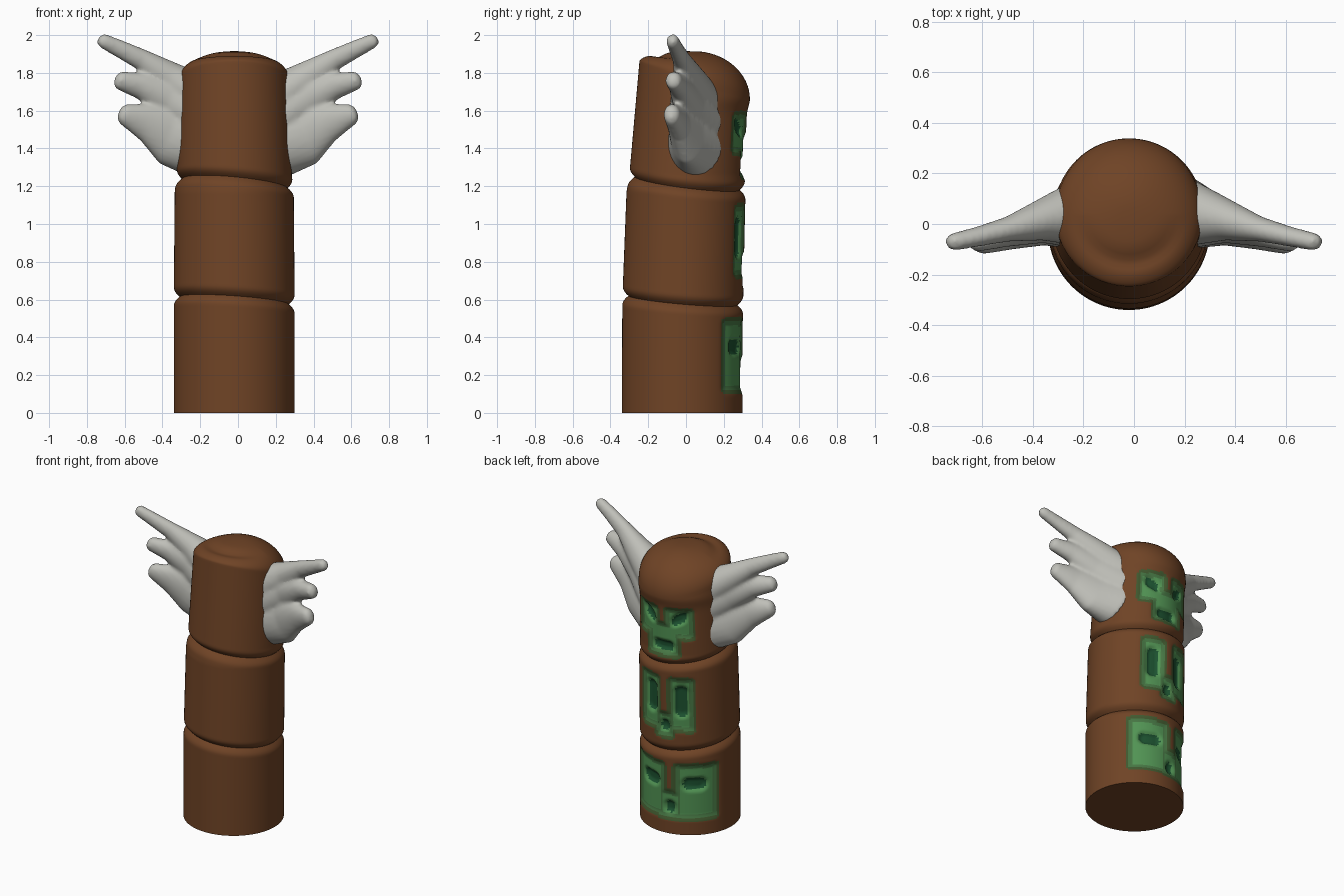
import bpy, bmesh, math
from mathutils import Vector

cube = bpy.data.objects.get("Cube")
if cube:
    bpy.data.objects.remove(cube)


def material(name, rgb):
    m = bpy.data.materials.new(name)
    m.use_nodes = True
    m.diffuse_color = (*rgb, 1)
    bsdf = m.node_tree.nodes["Principled BSDF"]
    bsdf.inputs["Base Color"].default_value = (*rgb, 1)
    bsdf.inputs["Roughness"].default_value = 0.8
    return m


WOOD = [material("brown wood", (0.16, 0.057, 0.019)),
        material("olive edge", (0.055, 0.105, 0.03)),
        material("leaf green", (0.065, 0.19, 0.06)),
        material("light green", (0.085, 0.30, 0.09)),
        material("deep green", (0.012, 0.085, 0.03))]
GREY = material("wing grey", (0.52, 0.52, 0.48))


def make_object(name, bm, mats):
    bmesh.ops.recalc_face_normals(bm, faces=bm.faces)
    mesh = bpy.data.meshes.new(name)
    bm.to_mesh(mesh)
    bm.free()
    for m in mats:
        mesh.materials.append(m)
    obj = bpy.data.objects.new(name, mesh)
    bpy.context.collection.objects.link(obj)
    return obj


def loft(bm, rings):
    """Skin a list of point rings and close both ends."""
    loops = [[bm.verts.new(p) for p in ring] for ring in rings]
    n = len(loops[0])
    for a, b in zip(loops, loops[1:]):
        for i in range(n):
            j = (i + 1) % n
            bm.faces.new((a[i], a[j], b[j], b[i]))
    bm.faces.new(loops[0][::-1])
    bm.faces.new(loops[-1])


def box_distance(s, z, box, tilt=0.0, corner=0.04):
    """Signed distance to a rounded box (s, z, half width, half height)."""
    ds, dz = s - box[0], z - box[1] - tilt * (s - box[0])
    corner = min(corner, box[2], box[3])
    qx, qz = abs(ds) - box[2] + corner, abs(dz) - box[3] + corner
    return math.hypot(max(qx, 0), max(qz, 0)) + min(max(qx, qz), 0) - corner


# Each carved face: turn in degrees, side lobe, middle lobe, eye, mouth, eye slant
CARVINGS = [
    (10, (0.18, 0.30, 0.16, 0.205), (0, 0.2, 0.1, 0.11),
     (0.17, 0.35, 0.08, 0.04), (0, 0.18, 0.035, 0.04), 0),
    (4, (0.12, 0.91, 0.10, 0.2), (0, 0.76, 0.08, 0.1),
     (0.12, 0.93, 0.045, 0.105), (0, 0.75, 0.03, 0.035), 0),
    (2, (0.13, 1.48, 0.115, 0.12), (0, 1.36, 0.14, 0.13),
     (0.13, 1.51, 0.055, 0.035), (0, 1.31, 0.08, 0.032), 0.4),
]


def carving(t, z):
    """Distances to the nearest green patch and to the nearest hole."""
    patch = hole = 1.0
    for turn, side, mid, eye, mouth, slant in CARVINGS:
        s = abs(t - math.radians(turn)) * 0.32
        patch = min(patch, box_distance(s, z, side), box_distance(s, z, mid))
        hole = min(hole, box_distance(s, z, eye, slant), box_distance(s, z, mouth))
    return patch, hole


def lerp_table(table, z):
    for (z0, *a), (z1, *b) in zip(table, table[1:]):
        if z <= z1:
            k = max(0, (z - z0) / (z1 - z0))
            return [p + (q - p) * k for p, q in zip(a, b)]
    return table[-1][1:]


# Pole shape: height, centre y, radius
POLE = [(0, -0.02, 0.32), (0.6, -0.017, 0.32), (1.17, 0.0, 0.315),
        (1.26, 0.005, 0.305), (1.9, 0.045, 0.288)]
CX = -0.02
SEGS, ROWS, DOME = 144, 52, 16
PEAK = 1.915

# Block boundaries: height, front-back tilt, side tilt
SEAMS = [(0, 0, 0), (0.595, 0.025, 0.02), (1.215, 0.035, 0.025), (1.76, 0.1, 0)]


def seam_z(k, t):
    z, tilt_y, tilt_x = SEAMS[k]
    return z - tilt_y * math.cos(t) + tilt_x * math.sin(t)


def clamp(v):
    return max(0.0, min(1.0, v))


def pole_point(k, v, t):
    low, high = seam_z(k, t), seam_z(k + 1, t)
    z = low + (high - low) * v
    cy, r = lerp_table(POLE, z)
    # rounded shoulders at the seams
    gaps = ([z - low] if k > 0 else []) + ([high - z] if k < 2 else [])
    r -= 0.032 * clamp(1 - min(gaps) / 0.05) ** 2
    # carved faces and the brow over the top one
    patch, hole = carving(t, z)
    r -= 0.014 * clamp(-patch / 0.04) + 0.025 * clamp(0.5 - hole / 0.03)
    r += 0.014 * math.exp(-((z - 1.66) / 0.05) ** 2) * max(0, math.cos(t))
    return Vector((CX - r * math.sin(t), cy + r * math.cos(t), z))


# Totem pole: three stacked blocks and a domed head
angles = [-math.pi + 2 * math.pi * i / SEGS for i in range(SEGS)]
rings = []
for k in range(3):
    for row in range(ROWS):
        rings.append([pole_point(k, row / (ROWS - 1), t) for t in angles]
                     if not (k and row == 0) else rings.pop())
rim = rings[-1]
for row in range(1, DOME):
    a = math.pi / 2 * row / DOME
    ring = []
    for p, t in zip(rim, angles):
        front = max(0, -math.cos(t))
        dip = 0.018 * front * math.exp(-((a - 0.85) / 0.16) ** 2)
        flat = Vector((CX, 0.04, 0)).lerp(p, math.cos(a))
        ring.append(Vector((flat.x, flat.y, p.z + (PEAK - p.z) * math.sin(a) - dip)))
    rings.append(ring)

bm = bmesh.new()
loft(bm, rings)
for f in bm.faces:
    c = f.calc_center_median()
    if c.z > 1.64 or len(f.verts) > 4:
        continue
    t = math.atan2(CX - c.x, c.y - lerp_table(POLE, c.z)[0])
    patch, hole = carving(t, c.z)
    if hole < 0:
        f.material_index = 4
    elif patch < 0:
        f.material_index = 1 if patch > -0.022 else 2 if patch > -0.045 else 3
pole = make_object("totem_pole", bm, WOOD)

# Feather sections: x, y, z, half thickness, half height
FEATHERS = [
    [(0.20, 0.05, 1.66, 0.14, 0.13), (0.36, 0.02, 1.77, 0.085, 0.09),
     (0.50, -0.02, 1.865, 0.05, 0.058), (0.62, -0.05, 1.925, 0.04, 0.048),
     (0.71, -0.07, 1.968, 0.036, 0.04)],
    [(0.20, 0.05, 1.56, 0.15, 0.15), (0.36, 0.01, 1.66, 0.085, 0.11),
     (0.50, -0.03, 1.73, 0.06, 0.075), (0.62, -0.065, 1.76, 0.045, 0.052)],
    [(0.20, 0.05, 1.43, 0.15, 0.19), (0.36, 0.005, 1.475, 0.09, 0.165),
     (0.48, -0.04, 1.54, 0.06, 0.105), (0.60, -0.075, 1.58, 0.045, 0.058)],
]

# Wings: fused tapering feathers, mirrored to both sides
bm = bmesh.new()
for sections in FEATHERS:
    along = Vector(sections[-1][:3]) - Vector(sections[0][:3])
    along.y = 0
    along.normalize()
    up = Vector((-along.z, 0, along.x))
    # rounded tip
    x, y, z, hy, hh = sections[-1]
    tip = Vector((x, y, z))
    caps = [(*(tip + along * 0.035 * math.sin(a)), hy * math.cos(a), hh * math.cos(a))
            for a in (0.5, 1.0, 1.4)]
    rings = []
    for x, y, z, hy, hh in sections + caps:
        ring = [2 * math.pi * i / 24 for i in range(24)]
        rings.append([Vector((x, y, z)) + up * hh * math.sin(a)
                      + Vector((0, hy * math.cos(a), 0)) for a in ring])
    loft(bm, rings)
wings = make_object("wings", bm, [GREY])
fuse = wings.modifiers.new("fuse", "REMESH")
fuse.mode = "VOXEL"
fuse.voxel_size = 0.012
fuse.use_smooth_shade = True
soften = wings.modifiers.new("soften", "SMOOTH")
soften.factor = 0.5
soften.iterations = 8
wings.modifiers.new("both_sides", "MIRROR")

# Smooth shading with the base edge kept sharp
bpy.ops.object.select_all(action="DESELECT")
for obj in (pole, wings):
    obj.select_set(True)
    for poly in obj.data.polygons:
        poly.use_smooth = True
wings.select_set(False)
bpy.context.view_layer.objects.active = pole
bpy.ops.object.shade_smooth_by_angle(angle=math.radians(50))
